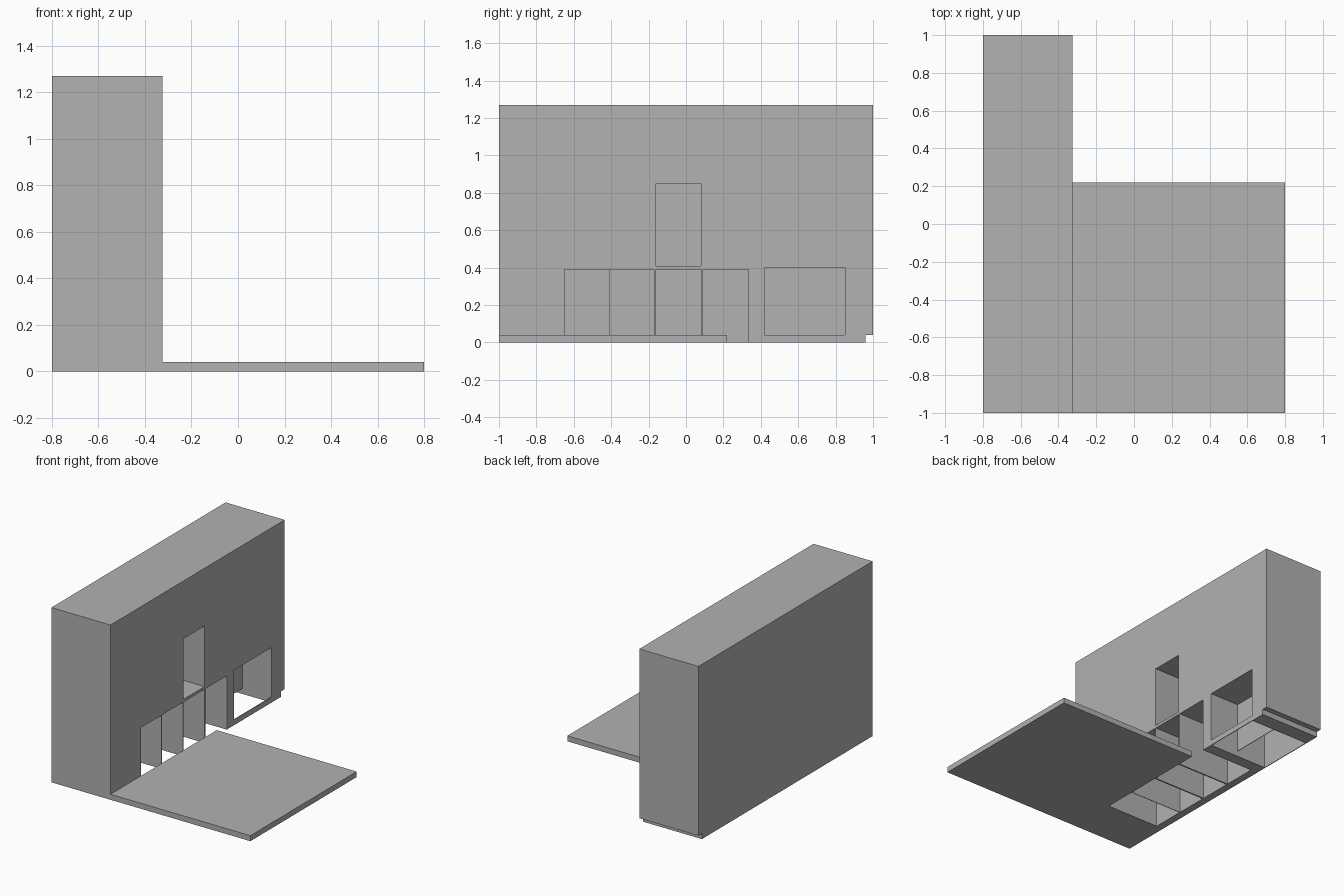
import bpy
import bmesh

if "Cube" in bpy.data.objects:
    bpy.data.objects.remove(bpy.data.objects["Cube"], do_unlink=True)

grey = bpy.data.materials.new("plain_grey")
grey.use_nodes = True
colour = (0.445, 0.445, 0.445, 1)
grey.diffuse_color = colour
grey.node_tree.nodes["Principled BSDF"].inputs["Base Color"].default_value = colour


def extrude_x(name, profile, x0, x1):
    """Extrude a (y, z) outline along x."""
    bm = bmesh.new()
    face = bm.faces.new([bm.verts.new((x0, y, z)) for y, z in profile])
    out = bmesh.ops.extrude_face_region(bm, geom=[face])
    moved = [v for v in out["geom"] if isinstance(v, bmesh.types.BMVert)]
    bmesh.ops.translate(bm, verts=moved, vec=(x1 - x0, 0, 0))
    bmesh.ops.recalc_face_normals(bm, faces=bm.faces)
    mesh = bpy.data.meshes.new(name)
    bm.to_mesh(mesh)
    bm.free()
    mesh.materials.append(grey)
    obj = bpy.data.objects.new(name, mesh)
    bpy.context.collection.objects.link(obj)
    return obj


def box(name, x, y, z):
    outline = [(y[0], z[0]), (y[1], z[0]), (y[1], z[1]), (y[0], z[1])]
    return extrude_x(name, outline, *x)


def cut(target, x, y, z):
    cutter = box("cutter", x, y, z)
    cutter.hide_render = True
    mod = target.modifiers.new("opening", "BOOLEAN")
    mod.operation = "DIFFERENCE"
    mod.solver = "EXACT"
    mod.object = cutter
    bpy.context.view_layer.objects.active = target
    bpy.ops.object.modifier_apply(modifier=mod.name)
    bpy.data.objects.remove(cutter, do_unlink=True)


WALL, BACK, BASE, TOP = -0.325, -0.8, 0.04, 1.27
OUT, UNDER = WALL + 0.1, -0.1
DEEP = -0.745

# Tall building, with a small overhang above the base at one end
building = extrude_x("building", [(-1, 0), (0.96, 0), (0.96, BASE),
                                  (1, BASE), (1, TOP), (-1, TOP)], BACK, WALL)

# Row of doorways, open underneath
for y in ((-0.65, -0.412), (-0.408, -0.17), (-0.16, 0.08), (0.09, 0.335)):
    cut(building, (DEEP, OUT), y, (UNDER, 0.39))

# Upper window recess
cut(building, (DEEP, OUT), (-0.16, 0.08), (0.41, 0.85))

# Wide bay: front recess, thin partition, rear room and open floor
bay = (0.42, 0.85)
cut(building, (-0.557, OUT), bay, (BASE, 0.4))
cut(building, (-0.795, -0.561), bay, (UNDER, 0.4))
cut(building, (-0.795, WALL - 0.005), bay, (UNDER, BASE + 0.001))

# Flat forecourt
box("forecourt_slab", (WALL, 0.8), (-1, 0.22), (0, BASE))
